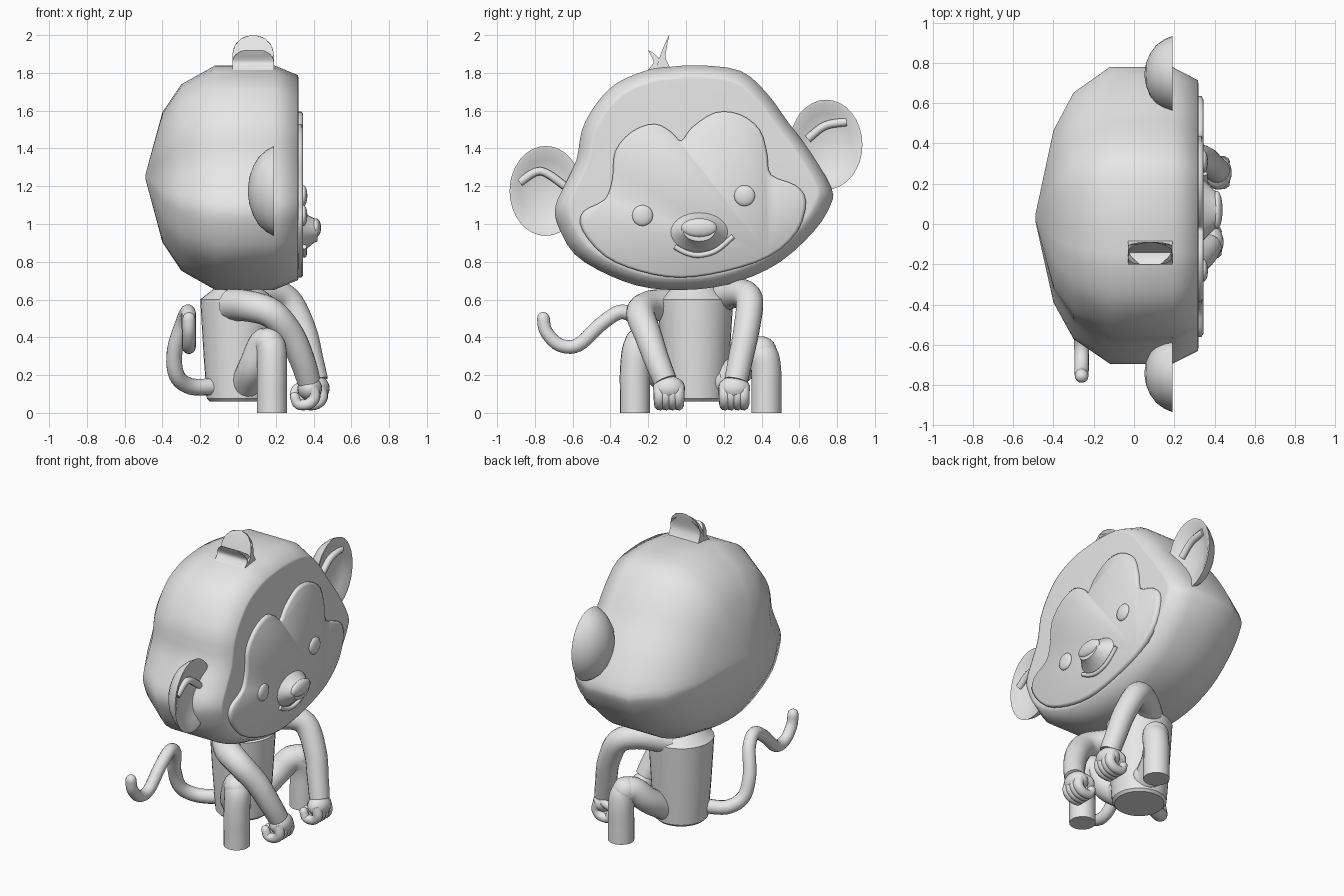
import bpy, bmesh, math
from mathutils import Vector

if "Cube" in bpy.data.objects:
    bpy.data.objects.remove(bpy.data.objects["Cube"])

grey = bpy.data.materials.new("plain grey")
grey.diffuse_color = (0.8, 0.8, 0.8, 1)
grey.use_nodes = True
grey.node_tree.nodes["Principled BSDF"].inputs["Base Color"].default_value = grey.diffuse_color


def finish(name, bm, angle=40):
    bmesh.ops.recalc_face_normals(bm, faces=bm.faces)
    for f in bm.faces:
        f.smooth = True
    me = bpy.data.meshes.new(name)
    bm.to_mesh(me)
    bm.free()
    if angle < 180:
        me.set_sharp_from_angle(angle=math.radians(angle))
    me.materials.append(grey)
    ob = bpy.data.objects.new(name, me)
    bpy.context.collection.objects.link(ob)
    return ob


def loft(name, rings, angle=40):
    """Skin a list of closed rings and cap both ends."""
    bm = bmesh.new()
    vs = [[bm.verts.new(p) for p in r] for r in rings]
    n = len(vs[0])
    for a, b in zip(vs, vs[1:]):
        for i in range(n):
            j = (i + 1) % n
            bm.faces.new((a[i], a[j], b[j], b[i]))
    bm.faces.new(vs[0])
    bm.faces.new(vs[-1])
    return finish(name, bm, angle)


def spline(pts, closed=False, sub=5):
    """Catmull-Rom curve through the points."""
    p = [Vector(q) for q in pts]
    n = len(p)
    get = (lambda i: p[i % n]) if closed else (lambda i: p[max(0, min(n - 1, i))])
    out = []
    for i in range(n if closed else n - 1):
        a, b, c, d = get(i - 1), get(i), get(i + 1), get(i + 2)
        for k in range(sub):
            t = k / sub
            out.append(0.5 * (2 * b + (c - a) * t + (2 * a - 5 * b + 4 * c - d) * t * t
                              + (3 * b - a - 3 * c + d) * t ** 3))
    if not closed:
        out.append(p[-1].copy())
    return out


def tube(name, pts, r0, r1=None, sides=14, round_end=False):
    """Sweep a circle along a smooth path."""
    r1 = r1 or r0
    path = spline(pts)
    n = len(path)
    radii = [r0 + (r1 - r0) * i / (n - 1) for i in range(n)]
    if round_end:
        d = (path[-1] - path[-2]).normalized()
        e = path[-1].copy()
        for a in (30, 55, 80):
            a = math.radians(a)
            path.append(e + d * r1 * math.sin(a))
            radii.append(r1 * math.cos(a))
    rings, u = [], None
    for i, p in enumerate(path):
        t = (path[min(i + 1, len(path) - 1)] - path[max(i - 1, 0)]).normalized()
        u = (u if u else t.orthogonal())
        u = (u - t * u.dot(t)).normalized()
        v = t.cross(u)
        rings.append([p + (u * math.cos(k * math.tau / sides) + v * math.sin(k * math.tau / sides)) * radii[i]
                      for k in range(sides)])
    return loft(name, rings, 50)


def x_rings(outline, centre, levels):
    """Rings of a (y, z) outline, scaled about a centre at each x."""
    c = Vector(centre)
    return [[(x, *(c + (Vector(p) - c) * s)) for p in outline] for x, s in levels]


def ellipse(cy, cz, ry, rz, n=32):
    return [(cy + ry * math.cos(i * math.tau / n), cz + rz * math.sin(i * math.tau / n)) for i in range(n)]


def ball(name, loc, size):
    bm = bmesh.new()
    bmesh.ops.create_uvsphere(bm, u_segments=24, v_segments=14, radius=1)
    for v in bm.verts:
        v.co = Vector(loc) + Vector([a * b for a, b in zip(v.co, size)])
    return finish(name, bm, 60)


# Head: tilted outline, flat front and faceted back
head = spline([(.07, 1.84), (.29, 1.81), (.43, 1.69), (.54, 1.54), (.66, 1.38), (.77, 1.19),
               (.765, 1.10), (.68, .965), (.50, .80), (.29, .70), (.07, .655), (-.19, .66),
               (-.40, .725), (-.59, .84), (-.68, 1.0), (-.69, 1.10), (-.64, 1.21), (-.58, 1.34),
               (-.55, 1.50), (-.48, 1.63), (-.375, 1.74), (-.22, 1.81), (-.10, 1.83)], True, 3)
loft("head", x_rings(head, (.03, 1.25), [(-.49, .02), (-.445, .3), (-.40, .58), (-.30, .83), (-.12, 1),
                                         (.03, 1), (.19, 1), (.318, .912), (.32, .88)]), 180)

# Face plate: heart-shaped top and wide cheeks
face = spline([(-.39, 1.24), (-.375, 1.385), (-.285, 1.49), (-.165, 1.53), (-.075, 1.485), (-.025, 1.44),
               (.03, 1.51), (.155, 1.59), (.285, 1.58), (.39, 1.50), (.43, 1.37), (.45, 1.26),
               (.58, 1.205), (.635, 1.12), (.59, .96), (.445, .83), (.21, .75), (-.03, .716),
               (-.245, .75), (-.43, .83), (-.55, .97), (-.545, 1.065), (-.43, 1.13)], True, 3)
loft("face", x_rings(face, (.04, 1.12), [(.30, 1), (.335, 1), (.345, .97)]), 180)

# Eyes, muzzle, nose and mouth
for y, z in ((-.23, 1.045), (.31, 1.15)):
    ball("eye", (.347, y, z), (.02, .055, .055))
loft("muzzle", x_rings(ellipse(.07, .955, .16, .11), (.07, .98),
                       [(.335, 1), (.36, .85), (.40, .6), (.42, .53)]), 60)
ball("nose", (.412, .07, .98), (.028, .095, .05))
tube("mouth", [(.35, -.06, .88), (.35, 0, .848), (.35, .07, .835), (.35, .16, .86), (.35, .25, .935)],
     .014, sides=8)

# Ears: cupped discs with an inner fold
folds = [[(-.88, 1.22), (-.77, 1.28), (-.64, 1.2)], [(.645, 1.45), (.735, 1.52), (.85, 1.54)]]
for (cy, cz), fold in zip([(-.742, 1.175), (.742, 1.42)], folds):
    loft("ear", x_rings(ellipse(cy, cz, .192, .238), (cy, cz),
                        [(.052, .05), (.06, .3), (.08, .55), (.11, .76), (.15, .91), (.19, 1),
                         (.188, .92), (.165, .7), (.145, .4), (.14, .03)]))
    tube("ear fold", [(.165, y, z) for y, z in fold], .022, sides=10)

# Hair tuft: two curled locks swept sideways, rounded toward their tips
locks = [(2.0, 1.86, [(-.20, 1.78), (-.155, 1.84), (-.13, 1.91), (-.09, 2.0), (-.103, 1.93), (-.105, 1.87), (-.06, 1.79)]),
         (1.92, 1.84, [(-.24, 1.78), (-.18, 1.84), (-.175, 1.87), (-.20, 1.92), (-.15, 1.885), (-.13, 1.84), (-.12, 1.78)])]
for tip, low, pts in locks:
    lock, rings = spline(pts, False, 3), []
    for s in (-1, -.5, 0, .5, 1):
        ring = []
        for y, z in lock:
            k = min(1, max(0, (z - low) / (tip - low)))
            flat = .92 if tip < 1.95 else 1
            ring.append((.08 + s * .11 * math.sqrt(max(.01, 1 - (k * flat) ** 3)), y, z))
        rings.append(ring)
    loft("hair tuft", rings)

# Body: tapered barrel
levels = [(.06, .15), (.075, .165), (.3, .182), (.6, .2), (.655, .13), (.69, .1)]
loft("body", [[(r * math.cos(i * math.tau / 32), .05 + r * math.sin(i * math.tau / 32), z)
               for i in range(32)] for z, r in levels])

# Legs: bent at the knee, flat on the ground
for side, y, hip, knee in ((-1, -.27, -.06, .375), (1, .425, .16, .33)):
    mid = (y + hip) / 2
    tube("leg", [(.04, hip, .15), (.08, mid, .24), (.135, y - side * .06, knee - .01),
                 (.175, y - side * .015, knee - .03), (.18, y, .22), (.18, y, .1), (.18, y, 0)], .08, sides=18)
    ball("knee", (.165, y - side * .025, knee - .005), (.08, .08, .08))
    ball("hip", (.055, hip, .17), (.08, .08, .08))

# Arms
tube("arm", [(-.03, -.08, .57), (.06, -.19, .565), (.18, -.24, .525), (.28, -.2, .41), (.34, -.155, .28),
             (.375, -.11, .17)], .088, .062, 18)
tube("arm", [(0, .16, .60), (.14, .27, .635), (.26, .335, .60), (.345, .32, .44), (.385, .29, .29),
             (.415, .265, .17)], .08, .062, 18)

# Hands: palm, curled fingers and thumb
for x, y in ((.365, -.09), (.405, .255)):
    ball("palm", (x + .015, y, .13), (.065, .085, .065))
    for dy in (-.05, -.017, .017, .05):
        tube("finger", [(x + .025, y + dy, .14), (x + .04, y + dy, .085), (x + .01, y + dy, .048),
                        (x - .045, y + dy, .045), (x - .065, y + dy, .085)], .034, .026, 10, True)
    tube("thumb", [(x, y + .05, .15), (x - .05, y + .055, .13), (x - .07, y + .03, .10)], .028, .022, 10, True)

# Tail: low on the back, rising and curling to the side
tube("tail", [(-.12, -.01, .14), (-.25, -.07, .14), (-.325, -.14, .2), (-.335, -.19, .33), (-.29, -.25, .48),
              (-.265, -.34, .535), (-.26, -.45, .47), (-.26, -.57, .36), (-.26, -.67, .36),
              (-.26, -.74, .43), (-.26, -.755, .50)], .045, .034, 14, True)
